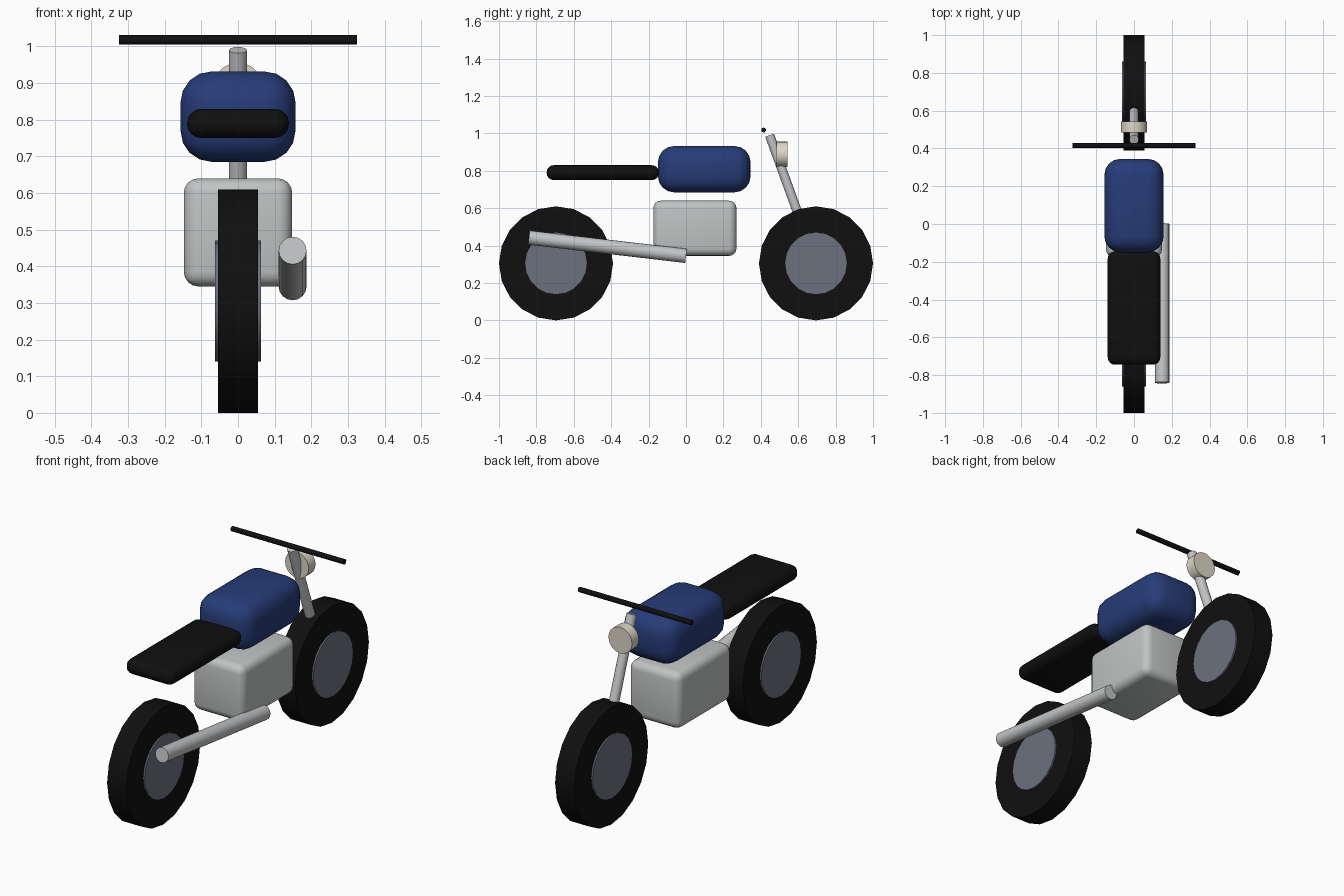
import bpy
import math
from mathutils import Vector

cube = bpy.data.objects.get("Cube")
if cube:
    bpy.data.objects.remove(cube, do_unlink=True)


def material(name, rgb):
    mat = bpy.data.materials.new(name)
    mat.use_nodes = True
    mat.diffuse_color = (*rgb, 1)
    mat.node_tree.nodes["Principled BSDF"].inputs["Base Color"].default_value = (*rgb, 1)
    return mat


BLACK = material("black rubber", (0.005, 0.005, 0.005))
BLUE = material("blue paint", (0.02, 0.045, 0.19))
ALLOY = material("engine alloy", (0.53, 0.55, 0.55))
STEEL = material("bright steel", (0.55, 0.56, 0.57))
RIM = material("rim grey", (0.15, 0.165, 0.205))
CREAM = material("lamp cream", (0.72, 0.68, 0.58))


def finish(name, mat):
    obj = bpy.context.object
    obj.name = name
    obj.data.materials.append(mat)
    bpy.ops.object.shade_smooth_by_angle(angle=math.radians(35))
    return obj


def rod(name, start, end, radius, mat, sides=16):
    """Capped cylinder running between two points."""
    a, b = Vector(start), Vector(end)
    axis = b - a
    bpy.ops.mesh.primitive_cylinder_add(
        vertices=sides, radius=radius, depth=axis.length, location=(a + b) / 2,
        rotation=axis.to_track_quat("Z", "Y").to_euler())
    return finish(name, mat)


def rounded_box(name, low, high, radius, mat, segments=4):
    """Box between two corners with rounded edges."""
    a, b = Vector(low), Vector(high)
    bpy.ops.mesh.primitive_cube_add(size=1, location=(a + b) / 2)
    obj = bpy.context.object
    obj.scale = b - a
    bpy.ops.object.transform_apply(location=False, rotation=False, scale=True)
    bevel = obj.modifiers.new("rounding", "BEVEL")
    bevel.width = radius
    bevel.segments = segments
    bpy.ops.object.modifier_apply(modifier="rounding")
    return finish(name, mat)


# Wheels: tyre with a slightly proud rim disc
for label, y in (("front", 0.695), ("rear", -0.695)):
    for part, half, radius, mat in (("tyre", 0.055, 0.305, BLACK), ("rim", 0.063, 0.165, RIM)):
        rod(f"{label}_{part}", (-half, y, 0.305), (half, y, 0.305), radius, mat, 20)

# Body
rounded_box("engine", (-0.148, -0.175, 0.345), (0.148, 0.27, 0.64), 0.04, ALLOY)
rounded_box("fuel_tank", (-0.157, -0.15, 0.685), (0.157, 0.345, 0.932), 0.085, BLUE)
rounded_box("seat", (-0.139, -0.745, 0.75), (0.139, -0.145, 0.83), 0.038, BLACK)

# Exhaust on the left side
rod("exhaust", (0.149, 0, 0.345), (0.149, -0.84, 0.443), 0.038, STEEL)

# Steering
rod("fork", (0, 0.695, 0.305), (0, 0.447, 0.99), 0.025, STEEL)
rod("handlebar", (-0.325, 0.415, 1.018), (0.325, 0.415, 1.018), 0.013, BLACK, 12)
rod("headlamp", (0, 0.485, 0.888), (0, 0.542, 0.888), 0.068, CREAM, 20)
